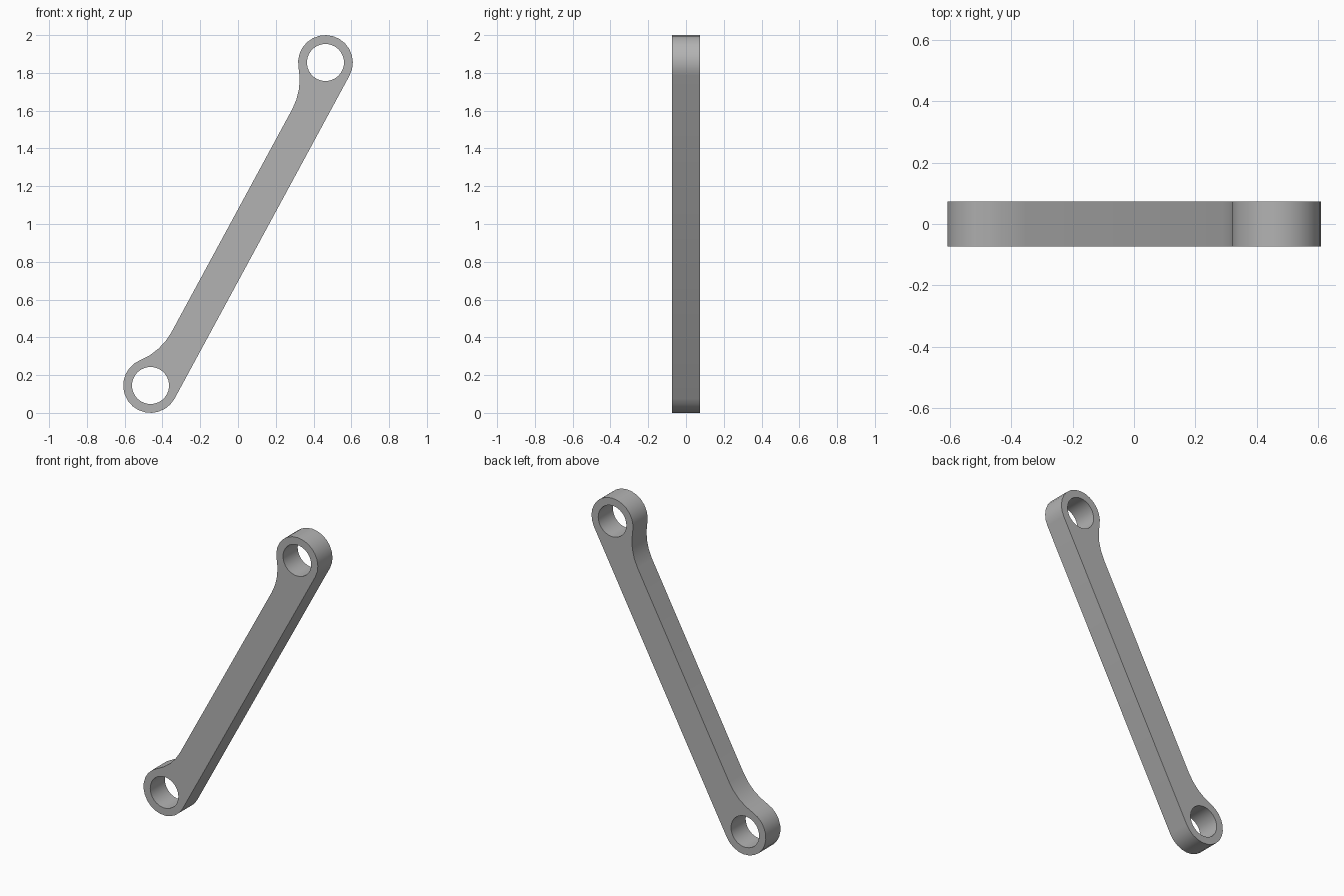
import bpy
from math import sin, cos, pi, sqrt, atan2
from mathutils import Vector

cube = bpy.data.objects.get("Cube")
if cube:
    bpy.data.objects.remove(cube, do_unlink=True)

TOP_EYE = Vector((0.463, 1.855))     # centre of the upper eye (x, z)
LOW_EYE = Vector((-0.463, 0.145))
R_OUT, R_HOLE = 0.145, 0.098
R_FILLET = 0.33
EDGE = 0.037                         # offset of the recessed long edge from the axis
HALF_DEPTH = 0.073

middle = (TOP_EYE + LOW_EYE) / 2
half_len = (TOP_EYE - LOW_EYE).length / 2
along = (TOP_EYE - LOW_EYE).normalized()
across = Vector((along.y, -along.x))


def arc(center, radius, start, end, steps):
    return [(center[0] + radius * cos(start + (end - start) * i / steps),
             center[1] + radius * sin(start + (end - start) * i / steps))
            for i in range(steps + 1)]


def add_loop(curve, points):
    spline = curve.splines.new('POLY')
    spline.points.add(len(points) - 1)
    for target, p in zip(spline.points, points):
        target.co = (p[0], p[1], 0, 1)
    spline.use_cyclic_u = True


# Lower end in arm space: round eye, then a fillet into the recessed edge
drop = EDGE + R_FILLET
reach = sqrt((R_FILLET + R_OUT) ** 2 - drop ** 2)
meet = atan2(-drop, reach) + 2 * pi
low_end = arc((-half_len, 0), R_OUT, pi / 2, meet, 15)
low_end += arc((-half_len + reach, -drop), R_FILLET, meet - pi, pi / 2, 4)[1:]

# Upper end is the mirror image
outline = low_end + [(-a, n) for a, n in reversed(low_end)]

curve = bpy.data.curves.new("link_arm", 'CURVE')
curve.dimensions = '2D'
curve.fill_mode = 'BOTH'
curve.extrude = HALF_DEPTH
add_loop(curve, [middle + along * a + across * n for a, n in outline])

# Pin holes
for eye in (TOP_EYE, LOW_EYE):
    add_loop(curve, arc(eye, R_HOLE, 0, 2 * pi, 40)[:-1])

arm = bpy.data.objects.new("link_arm", curve)
bpy.context.collection.objects.link(arm)
arm.rotation_euler.x = pi / 2

bpy.ops.object.select_all(action='DESELECT')
arm.select_set(True)
bpy.context.view_layer.objects.active = arm
bpy.ops.object.convert(target='MESH')
arm = bpy.context.object
bpy.ops.object.transform_apply(location=False, rotation=True, scale=False)

# Weld the caps to the sides
bpy.ops.object.mode_set(mode='EDIT')
bpy.ops.mesh.select_all(action='SELECT')
bpy.ops.mesh.remove_doubles(threshold=0.0005)
bpy.ops.mesh.normals_make_consistent(inside=False)
bpy.ops.object.mode_set(mode='OBJECT')
bpy.ops.object.shade_smooth_by_angle(angle=pi / 6)

# Plain grey metal
grey = bpy.data.materials.new("grey_metal")
grey.use_nodes = True
colour = (0.45, 0.45, 0.45, 1)
grey.diffuse_color = colour
grey.node_tree.nodes["Principled BSDF"].inputs["Base Color"].default_value = colour
arm.data.materials.clear()
arm.data.materials.append(grey)
